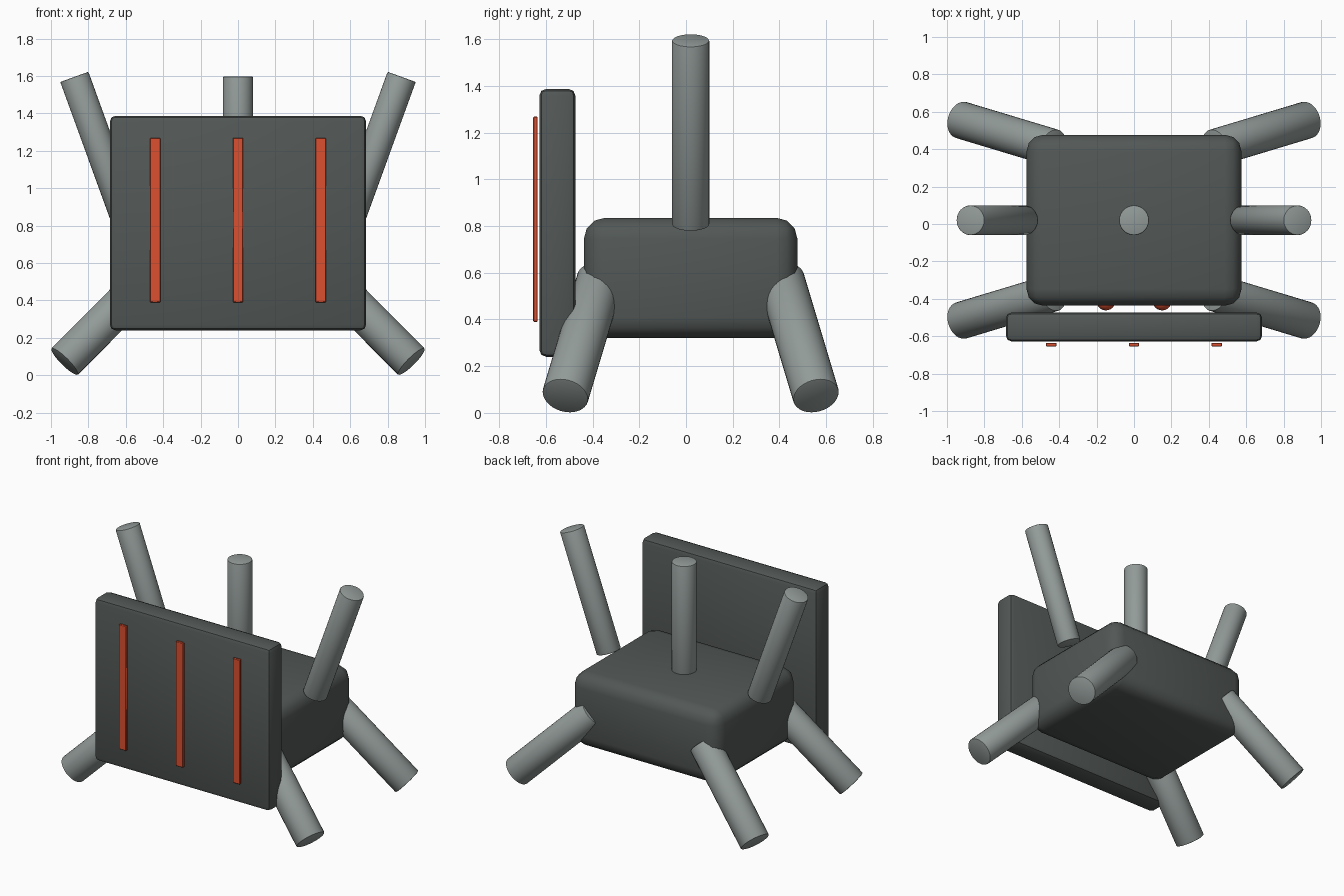
import bpy
from math import radians
from mathutils import Vector

if "Cube" in bpy.data.objects:
    bpy.data.objects.remove(bpy.data.objects["Cube"])

CY = 0.02  # body centre line in y


def material(name, rgb):
    m = bpy.data.materials.new(name)
    m.diffuse_color = (*rgb, 1)
    m.use_nodes = True
    m.node_tree.nodes["Principled BSDF"].inputs["Base Color"].default_value = m.diffuse_color
    return m


DARK = material("dark_grey", (0.085, 0.098, 0.094))
LIGHT = material("light_grey", (0.29, 0.33, 0.32))
ORANGE = material("orange", (0.72, 0.08, 0.03))


def finish(name, mat, bevel=0, segments=2):
    ob = bpy.context.object
    ob.name = name
    ob.data.materials.append(mat)
    if bevel:
        mod = ob.modifiers.new("bevel", 'BEVEL')
        mod.width = bevel
        mod.segments = segments
        mod.limit_method = 'ANGLE'
        bpy.ops.object.modifier_apply(modifier="bevel")
    bpy.ops.object.shade_smooth_by_angle(angle=radians(40))
    return ob


def box(name, lo, hi, mat, bevel, segments=2):
    lo, hi = Vector(lo), Vector(hi)
    bpy.ops.mesh.primitive_cube_add(size=1, location=(lo + hi) / 2)
    bpy.context.object.scale = hi - lo
    bpy.ops.object.transform_apply(location=False, rotation=False, scale=True)
    return finish(name, mat, bevel, segments)


def rod(name, a, b, r, mat, bevel=0.006):
    a, b = Vector(a), Vector(b)
    d = b - a
    bpy.ops.mesh.primitive_cylinder_add(vertices=32, radius=r, depth=d.length,
                                        location=(a + b) / 2,
                                        rotation=d.to_track_quat('Z', 'Y').to_euler())
    return finish(name, mat, bevel)


# Rounded body and the upright front panel
box("body", (-0.575, -0.437, 0.32), (0.575, 0.477, 0.835), DARK, 0.09, 3)
box("front_panel", (-0.685, -0.628, 0.24), (0.685, -0.473, 1.387), DARK, 0.03)

# Orange strips on the panel
for i, x in enumerate((-0.443, 0, 0.443)):
    box(f"panel_strip_{i + 1}", (x - 0.028, -0.654, 0.39), (x + 0.028, -0.635, 1.268),
        ORANGE, 0.003, 1)

# Central mast
rod("mast", (0, CY, 0.785), (0, CY, 1.597), 0.08, LIGHT)

for s, side in ((-1, "left"), (1, "right")):
    # Raised arm leaning outward
    rod(f"arm_{side}", (s * 0.588, CY, 0.805), (s * 0.875, CY, 1.595), 0.08, LIGHT)
    # Splayed legs, front and back
    for t, end in ((-1, "front"), (1, "back")):
        rod(f"leg_{end}_{side}", (s * 0.43, CY + t * 0.387, 0.572),
            (s * 0.928, CY + t * 0.537, 0.072), 0.1, LIGHT)
    # Small eye on the body front, behind the panel
    bpy.ops.mesh.primitive_uv_sphere_add(segments=24, ring_count=12, radius=0.05,
                                         location=(s * 0.15, -0.412, 0.57))
    finish(f"eye_{side}", ORANGE)
